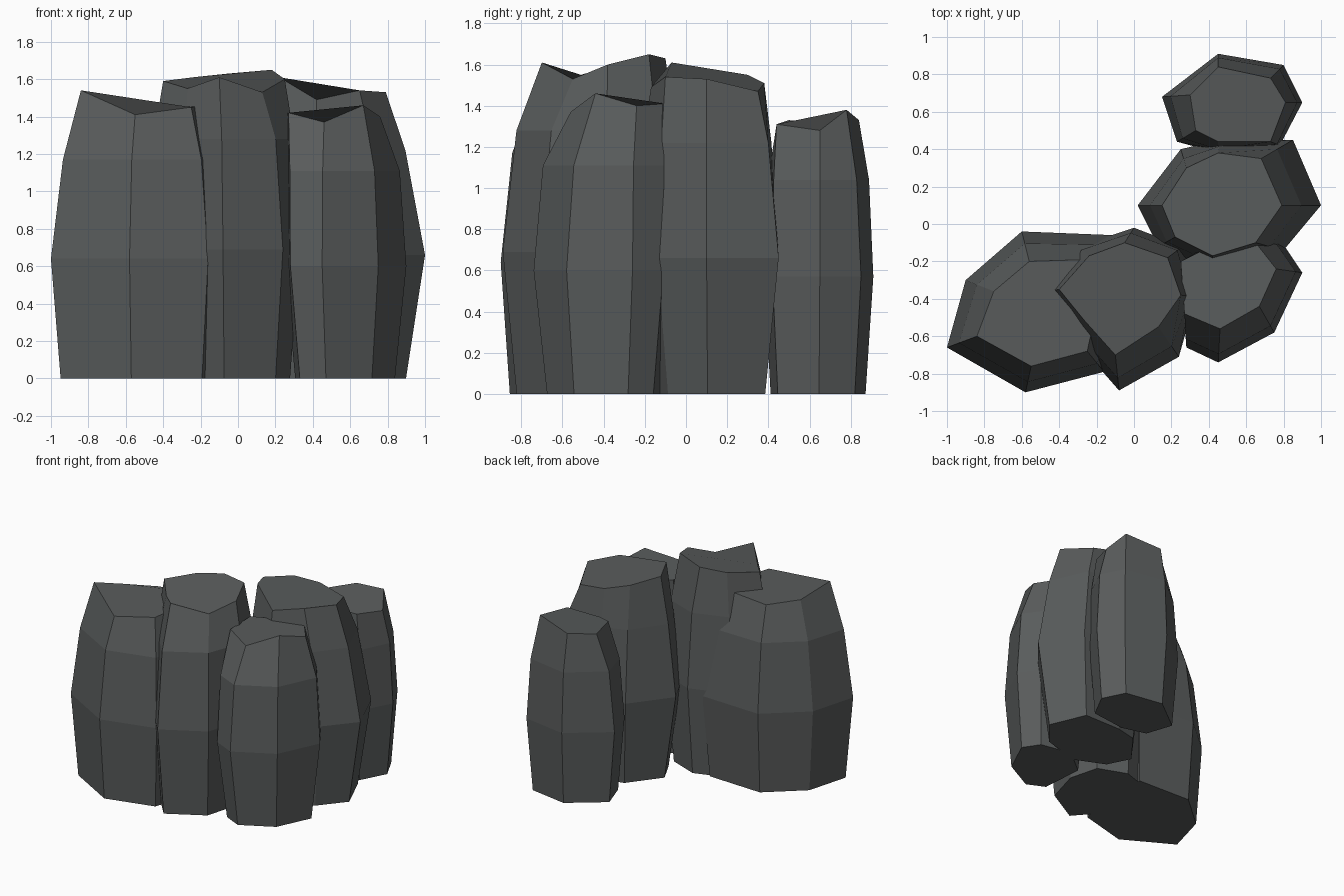
import bpy
import bmesh
from mathutils import Vector

default_cube = bpy.data.objects.get("Cube")
if default_cube:
    bpy.data.objects.remove(default_cube, do_unlink=True)


def make_material(name, colour):
    material = bpy.data.materials.new(name)
    material.use_nodes = True
    material.diffuse_color = colour
    shader = material.node_tree.nodes["Principled BSDF"]
    shader.inputs["Base Color"].default_value = colour
    shader.inputs["Roughness"].default_value = 0.9
    return material


stone = make_material("dark grey stone", (0.1, 0.107, 0.107, 1))


def rock_column(name, waist, crown, waist_height, shoulder_height, taper, foot_scale):
    """Loft a faceted column: foot, waist, shoulder, then a jagged crown."""
    waist_ring = [Vector((x, y, waist_height)) for x, y in waist]
    crown_ring = [Vector(point) for point in crown]
    centre = sum(waist_ring, Vector()) / len(waist_ring)

    foot_ring, shoulder_ring = [], []
    for low, high in zip(waist_ring, crown_ring):
        foot = centre.lerp(low, foot_scale)
        foot.z = 0
        foot_ring.append(foot)
        shoulder = low.lerp(high, taper)
        shoulder.z = shoulder_height
        shoulder_ring.append(shoulder)

    bm = bmesh.new()
    rings = [[bm.verts.new(point) for point in ring]
             for ring in (foot_ring, waist_ring, shoulder_ring, crown_ring)]

    # Side facets between neighbouring rings
    count = len(waist_ring)
    for lower, upper in zip(rings, rings[1:]):
        for i in range(count):
            j = (i + 1) % count
            bm.faces.new((lower[i], lower[j], upper[j], upper[i]))

    # Flat foot and broken top
    bm.faces.new(list(reversed(rings[0])))
    bm.faces.new(rings[-1])
    bmesh.ops.recalc_face_normals(bm, faces=bm.faces[:])

    mesh = bpy.data.meshes.new(name)
    bm.to_mesh(mesh)
    bm.free()
    mesh.materials.append(stone)
    column = bpy.data.objects.new(name, mesh)
    bpy.context.collection.objects.link(column)
    return column


# Wide column at the front right corner
rock_column(
    "wide_column",
    waist=[(-.58, -.9), (-.16, -.79), (-.05, -.45), (-.1, -.06),
           (-.6, -.04), (-.9, -.3), (-1, -.66)],
    crown=[(-.55, -.76, 1.41), (-.25, -.68, 1.45), (-.2, -.45, 1.46), (-.25, -.19, 1.46),
           (-.56, -.2, 1.43), (-.75, -.36, 1.46), (-.84, -.6, 1.54)],
    waist_height=.64, shoulder_height=1.17, taper=.4, foot_scale=.9)

# Tallest column in the middle of the front
rock_column(
    "tall_column",
    waist=[(-.08, -.89), (.24, -.71), (.33, -.39), (.26, -.12),
           (0, -.02), (-.3, -.12), (-.48, -.36), (-.29, -.65)],
    crown=[(-.1, -.7, 1.61), (.13, -.55, 1.53), (.25, -.38, 1.6), (.18, -.18, 1.65),
           (-.05, -.1, 1.63), (-.24, -.17, 1.61), (-.4, -.35, 1.59), (-.27, -.51, 1.55)],
    waist_height=.69, shoulder_height=1.28, taper=.35, foot_scale=.86)

# Short column at the front left
rock_column(
    "short_column",
    waist=[(.45, -.74), (.75, -.58), (.9, -.26), (.8, -.11),
           (.5, -.05), (.25, -.25), (.28, -.66)],
    crown=[(.46, -.56, 1.37), (.67, -.44, 1.46), (.76, -.24, 1.4), (.65, -.1, 1.41),
           (.45, -.1, 1.4), (.25, -.2, 1.41), (.27, -.48, 1.42)],
    waist_height=.6, shoulder_height=1.11, taper=.25, foot_scale=.82)

# Broad column on the left side
rock_column(
    "broad_column",
    waist=[(1, .1), (.85, .45), (.46, .45), (.25, .4),
           (.02, .1), (.13, -.12), (.42, -.25), (.8, -.14)],
    crown=[(.79, .1, 1.53), (.68, .35, 1.47), (.45, .38, 1.51), (.28, .3, 1.55),
           (.15, .1, 1.58), (.22, -.07, 1.61), (.42, -.17, 1.49), (.65, -.1, 1.54)],
    waist_height=.66, shoulder_height=1.22, taper=.5, foot_scale=.8)

# Small column at the back
rock_column(
    "back_column",
    waist=[(.9, .65), (.8, .85), (.45, .91), (.15, .68),
           (.23, .44), (.45, .38), (.78, .42)],
    crown=[(.81, .65, 1.28), (.73, .78, 1.38), (.45, .84, 1.33), (.3, .69, 1.31),
           (.33, .5, 1.33), (.45, .44, 1.31), (.73, .44, 1.31)],
    waist_height=.57, shoulder_height=1.04, taper=.3, foot_scale=.87)
